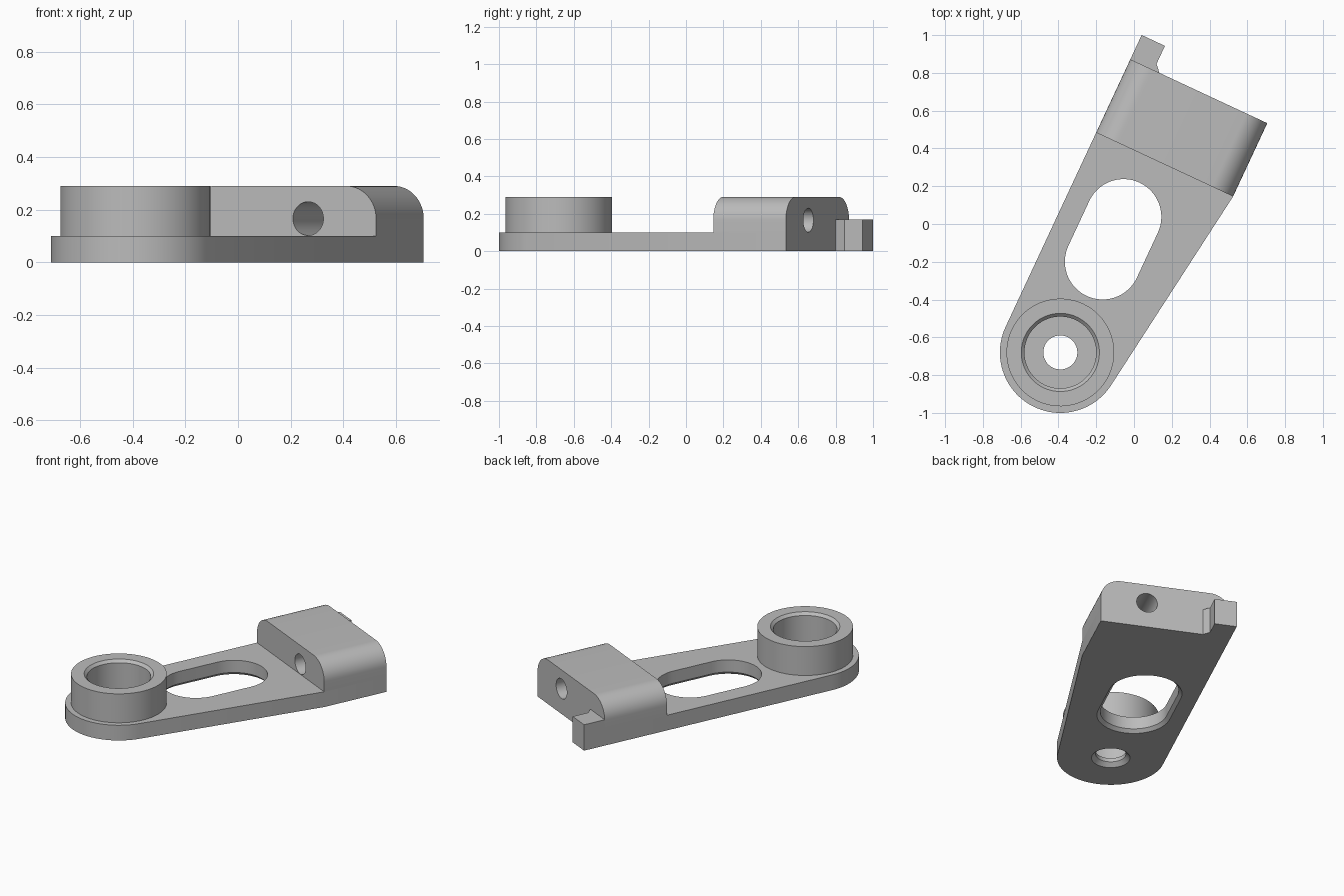
import bpy, bmesh
from math import sin, cos, radians, pi
from mathutils import Matrix

cube = bpy.data.objects.get("Cube")
if cube:
    bpy.data.objects.remove(cube, do_unlink=True)

grey = bpy.data.materials.new("plain grey")
grey.use_nodes = True
grey.diffuse_color = (0.5, 0.5, 0.5, 1)
grey.node_tree.nodes["Principled BSDF"].inputs["Base Color"].default_value = (0.5, 0.5, 0.5, 1)

# Arm frame: origin at the ring centre, +y along the arm
FRAME = Matrix.Translation((-0.39, -0.68, 0)) @ Matrix.Rotation(radians(-25), 4, 'Z')
LEFT, RIGHT, FRONT, BACK = -0.32, 0.48, 1.135, 1.563
PLATE_TOP, TOP = 0.10, 0.29


def arc(cx, cy, r, start, end, n):
    """Points along an arc, angles in degrees."""
    angles = [radians(start + (end - start) * i / n) for i in range(n + 1)]
    return [(cx + r * cos(a), cy + r * sin(a)) for a in angles]


def circle(r, cx=0, cy=0, n=64):
    return arc(cx, cy, r, 0, 360, n)[:-1]


def slot(r):
    return arc(0, 0.792, r, 0, 180, 32) + arc(0, 0.53, r, 180, 360, 32)


def loft(name, levels, along_y=False):
    """Closed solid through stacked outlines [(points, height), ...]."""
    bm = bmesh.new()
    rings = []
    for pts, h in levels:
        rings.append([bm.verts.new((p, h, q) if along_y else (p, q, h)) for p, q in pts])
    n = len(rings[0])
    for a, b in zip(rings, rings[1:]):
        for i in range(n):
            j = (i + 1) % n
            bm.faces.new((a[i], a[j], b[j], b[i]))
    bm.faces.new(rings[0][::-1])
    bm.faces.new(rings[-1])
    bmesh.ops.recalc_face_normals(bm, faces=bm.faces)
    mesh = bpy.data.meshes.new(name)
    bm.to_mesh(mesh)
    bm.free()
    mesh.materials.append(grey)
    obj = bpy.data.objects.new(name, mesh)
    bpy.context.collection.objects.link(obj)
    obj.matrix_world = FRAME
    return obj


def activate(obj):
    bpy.ops.object.select_all(action='DESELECT')
    obj.select_set(True)
    bpy.context.view_layer.objects.active = obj


def cut(obj, *cutters):
    activate(obj)
    for c in cutters:
        mod = obj.modifiers.new("cut", 'BOOLEAN')
        mod.operation, mod.solver, mod.object = 'DIFFERENCE', 'EXACT', c
        bpy.ops.object.modifier_apply(modifier=mod.name)


# Cutters: stepped bore with chamfered ends, slot chamfered below, cross hole
bore = loft("bore_cutter", [(circle(r), z) for r, z in (
    (0.125, -0.01), (0.09, 0.025), (0.09, 0.05), (0.19, 0.05), (0.19, 0.273), (0.217, 0.30))])
slot_cutter = loft("slot_cutter", [(slot(0.23), -0.01), (slot(0.2), 0.02), (slot(0.2), 0.15)])
cross_hole = loft("cross_hole_cutter",
                  [(circle(0.064, 0.195, 0.166, 48), y) for y in (FRONT - 0.1, BACK + 0.1)], True)

# Base plate: round foot tapering out to the block
outline = arc(0, 0, 0.32, 180, 352.1, 48) + [(RIGHT, FRONT), (RIGHT, BACK), (LEFT, BACK)]
plate = loft("base_plate", [(outline, 0), (outline, PLATE_TOP)])
cut(plate, bore, slot_cutter)

# Raised ring on the foot
ring = loft("bearing_ring", [(circle(0.285, n=96), PLATE_TOP), (circle(0.285, n=96), TOP)])
cut(ring, bore)

# End block with rounded upper edges and a cross hole
R = 0.125
section = ([(LEFT, PLATE_TOP), (RIGHT, PLATE_TOP)]
           + arc(RIGHT - R, TOP - R, R, 0, 90, 16)
           + arc(LEFT + R, TOP - R, R, 90, 180, 16))
block = loft("end_block", [(section, FRONT), (section, BACK)], True)
cut(block, cross_hole)

# Small stop tab behind the block
tab_outline = [(LEFT, BACK), (-0.15, BACK), (-0.184, 1.60), (-0.184, 1.705), (LEFT, 1.705)]
tab = loft("stop_tab", [(tab_outline, 0), (tab_outline, 0.17)])

for cutter in (bore, slot_cutter, cross_hole):
    bpy.data.objects.remove(cutter, do_unlink=True)
for part in (plate, ring, block, tab):
    activate(part)
    bpy.ops.object.shade_smooth_by_angle(angle=radians(25))
